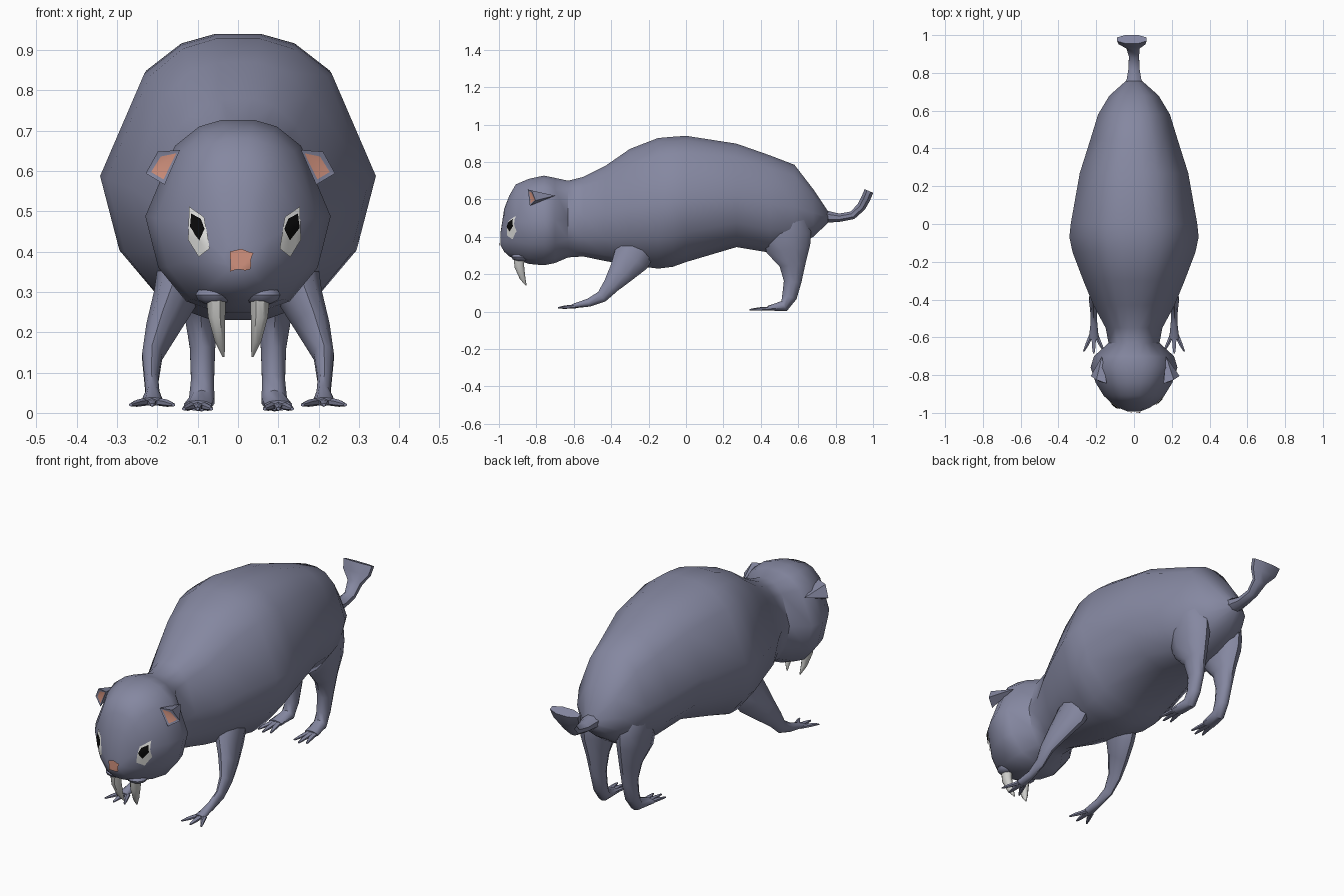
import bpy, bmesh, math
from mathutils import Vector
from mathutils.bvhtree import BVHTree

cube = bpy.data.objects.get("Cube")
if cube:
    bpy.data.objects.remove(cube, do_unlink=True)


def material(name, rgb):
    m = bpy.data.materials.new(name)
    m.use_nodes = True
    m.diffuse_color = (*rgb, 1)
    m.node_tree.nodes["Principled BSDF"].inputs["Base Color"].default_value = (*rgb, 1)
    return m


FUR = material("slate fur", (0.235, 0.245, 0.355))
PINK = material("pink skin", (0.65, 0.29, 0.21))
IVORY = material("tooth ivory", (0.62, 0.62, 0.6))
WHITE = material("eye white", (0.8, 0.8, 0.78))
BLACK = material("pupil black", (0.003, 0.003, 0.003))
SIDES = ((1, "left"), (-1, "right"))


def finish(bm, name, mats, angle=50, recalc=True):
    if recalc:
        bmesh.ops.recalc_face_normals(bm, faces=bm.faces[:])
    me = bpy.data.meshes.new(name)
    bm.to_mesh(me)
    bm.free()
    for m in mats:
        me.materials.append(m)
    ob = bpy.data.objects.new(name, me)
    bpy.context.collection.objects.link(ob)
    bpy.ops.object.select_all(action="DESELECT")
    ob.select_set(True)
    bpy.context.view_layer.objects.active = ob
    bpy.ops.object.shade_smooth_by_angle(angle=math.radians(angle))


def ellipse(sides):
    turns = [math.tau * (k + 0.5) / sides for k in range(sides)]
    return [(math.cos(a), math.sin(a)) for a in turns]


def loft(bm, rings, section, upright=False):
    """Skin a unit section over rings (x, y, z, half width, half depth)."""
    mid = [Vector(r[:3]) for r in rings]
    loops = []
    for i, (c, r) in enumerate(zip(mid, rings)):
        t = mid[min(i + 1, len(mid) - 1)] - mid[max(i - 1, 0)]
        n = Vector((0, 0, 1)) if upright else Vector((0, -t.z, t.y)).normalized()
        loops.append([bm.verts.new(c + Vector((r[3] * u, 0, 0)) + n * r[4] * v)
                      for u, v in section])
    for a, b in zip(loops, loops[1:]):
        for k in range(len(section)):
            j = (k + 1) % len(section)
            bm.faces.new((a[k], a[j], b[j], b[k]))
    bm.faces.new(loops[0])
    bm.faces.new(loops[-1])


def flip(rings, s):
    return [(s * r[0], *r[1:]) for r in rings]


# Head and trunk in one skin: y, top, bottom, half width
trunk = [(-.992, .42, .355, .035), (-.972, .55, .32, .085), (-.945, .62, .295, .122),
         (-.91, .68, .28, .16), (-.84, .71, .255, .203), (-.76, .727, .248, .23),
         (-.7, .715, .26, .212), (-.63, .7, .29, .135), (-.55, .72, .295, .15),
         (-.43, .78, .27, .215), (-.3, .87, .25, .268), (-.15, .928, .23, .325),
         (-.07, .935, .24, .342), (0, .94, .265, .335), (.27, .898, .345, .287),
         (.45, .835, .315, .23), (.58, .785, .335, .19), (.68, .655, .4, .13),
         (.76, .535, .475, .04)]
half = [(.17, 1), (.42, .93), (.68, .73), (1, 0), (.86, -.53), (.56, -.88), (.2, -1)]
barrel = half + [(-u, v) for u, v in reversed(half)]
bm = bmesh.new()
loft(bm, [(0, y, (t + b) / 2, w, (t - b) / 2) for y, t, b, w in trunk], barrel, True)
bmesh.ops.recalc_face_normals(bm, faces=bm.faces[:])
surface = BVHTree.FromBMesh(bm)
finish(bm, "body_and_head", [FUR])

# Tail with a flared, flattened end
bm = bmesh.new()
loft(bm, [(0, .72, .51, .05, .04), (0, .82, .502, .032, .024), (0, .89, .515, .029, .024),
          (-.005, .937, .56, .038, .026), (-.01, .96, .602, .076, .027),
          (-.012, .978, .645, .085, .027)], ellipse(8))
finish(bm, "tail", [FUR])

# Legs, each with a foot and three toes; the roots sink into the trunk
front = [(.14, -.2, .46, .05, .07), (.138, -.245, .365, .062, .1),
         (.155, -.292, .285, .056, .1), (.187, -.345, .21, .042, .07),
         (.213, -.4, .14, .026, .045), (.215, -.45, .08, .018, .032),
         (.212, -.52, .048, .018, .022), (.213, -.61, .028, .028, .011)]
hind = [(.09, .53, .6, .07, .08), (.1, .535, .5, .08, .115), (.1, .54, .41, .07, .13),
        (.1, .548, .335, .062, .118),
        (.092, .57, .25, .044, .07), (.088, .57, .16, .033, .047),
        (.088, .553, .08, .03, .04), (.09, .525, .03, .033, .03), (.1, .44, .018, .036, .013)]
for s, side in SIDES:
    for kind, rings, reach, spread in (("front", front, .075, .053), ("hind", hind, .1, .034)):
        bm = bmesh.new()
        loft(bm, flip(rings, s), ellipse(10))
        x, y, z = rings[-1][:3]
        for k in (-1, 0, 1):
            tip = reach * (1 - .15 * abs(k))
            toe = [(x + k * .014, y + .02, z, .014, .01),
                   (x + k * spread * .7, y - tip * .5, z - .004, .011, .009),
                   (x + k * spread, y - tip, z - .008, .005, .004)]
            loft(bm, flip(toe, s), ellipse(6))
        finish(bm, f"{kind}_leg_{side}", [FUR])

    # Long curved tooth
    bm = bmesh.new()
    tooth = [(.055, -.893, .3, .027, .032), (.053, -.891, .24, .023, .028),
             (.045, -.874, .18, .014, .017), (.036, -.855, .14, .003, .003)]
    loft(bm, flip(tooth, s), ellipse(8))
    finish(bm, f"tooth_{side}", [IVORY])

    # Ear: a wedge with a sunken pink front face
    bm = bmesh.new()
    rim = [bm.verts.new((s * x + .006, y, z)) for x, y, z in
           ((.15, -.845, .652), (.205, -.825, .648), (.235, -.805, .594), (.188, -.835, .566))]
    back = bm.verts.new((s * .17, -.7, .62))
    inner = bm.faces.new(rim)
    for a, b in zip(rim, rim[1:] + rim[:1]):
        bm.faces.new((a, b, back))
    bmesh.ops.recalc_face_normals(bm, faces=bm.faces[:])
    bmesh.ops.inset_individual(bm, faces=[inner], thickness=.014, depth=-.003)
    inner.material_index = 1
    finish(bm, f"ear_{side}", [FUR, PINK], 25, recalc=False)

    # Lip swelling over the tooth
    bm = bmesh.new()
    bmesh.ops.create_uvsphere(bm, u_segments=10, v_segments=6, radius=1)
    bmesh.ops.scale(bm, vec=(.05, .048, .024), verts=bm.verts[:])
    bmesh.ops.translate(bm, vec=(s * .058, -.885, .292), verts=bm.verts[:])
    finish(bm, f"lip_{side}", [FUR])


def plate(name, outline, lift, mat):
    """Thin plate laid on the face, following its curve."""
    bm = bmesh.new()
    face = bm.faces.new([bm.verts.new((x, -2, z)) for x, z in outline])
    bmesh.ops.poke(bm, faces=[face])
    bmesh.ops.subdivide_edges(bm, edges=bm.edges[:], cuts=3, use_grid_fill=True)
    for v in bm.verts:
        hit, normal, _, _ = surface.ray_cast(v.co, Vector((0, 1, 0)))
        if hit:
            v.co = hit + normal * lift
    bmesh.ops.recalc_face_normals(bm, faces=bm.faces[:])
    if sum(f.normal.y for f in bm.faces) > 0:
        bmesh.ops.reverse_faces(bm, faces=bm.faces[:])
    finish(bm, name, [mat], recalc=False)


# Eyes and nose
white = [(.135, .511), (.137, .43), (.111, .387), (.085, .408), (.098, .485)]
pupil = [(.128, .493), (.131, .46), (.107, .429), (.095, .455), (.104, .48)]
for s, side in SIDES:
    plate(f"eye_{side}", [(.016 + s * x, z) for x, z in white], .004, WHITE)
    plate(f"pupil_{side}", [(.016 + s * x, z) for x, z in pupil], .008, BLACK)
plate("nose", [(-.02, .4), (.008, .407), (.036, .396), (.027, .358), (-.018, .354)], .008, PINK)
